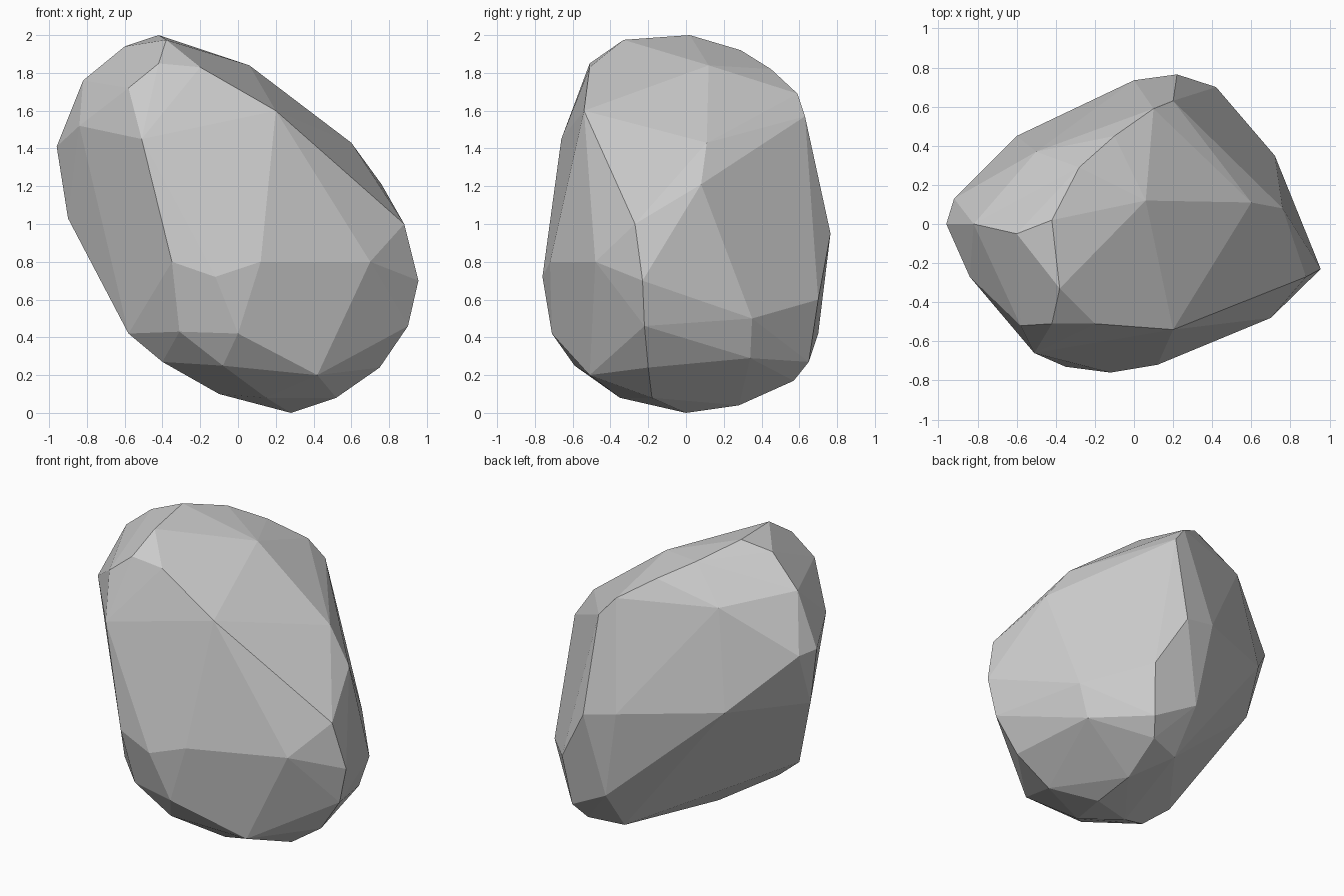
import bpy, bmesh, math

# Facet corners of the boulder, listed from crown to base
CORNERS = [
    # crown
    (-.42, .02, 2), (-.38, -.33, 1.975), (-.42, -.51, 1.85), (-.20, -.51, 1.83),
    (-.60, -.05, 1.94), (-.28, .29, 1.92), (-.10, .45, 1.82), (.06, .12, 1.84),
    (.10, .59, 1.69), (-.50, .37, 1.70), (-.82, 0, 1.76), (-.58, -.52, 1.72),
    # upper left shoulder
    (-.96, 0, 1.41), (-.92, .13, 1.40), (-.84, -.27, 1.52), (-.51, -.66, 1.45),
    # sloping ridge on the right
    (.20, -.54, 1.60), (.88, -.27, 1), (.60, .11, 1.43), (.20, .63, 1.57),
    (.76, .08, 1.21),
    # waist
    (.955, -.23, .70), (.70, -.48, .80), (.12, -.72, .80), (-.12, -.76, .72),
    (-.35, -.73, .80), (-.90, -.02, 1.03), (-.60, .45, 1.06), (0, .735, 1),
    (.22, .765, .95), (.42, .70, .60), (.72, .35, .50),
    # lower edge
    (-.31, -.64, .43), (-.58, -.36, .42), (0, -.71, .42), (.42, -.51, .20),
    (.75, -.20, .24), (.90, -.22, .46), (.38, .65, .27), (.32, .57, .17),
    (.10, .70, .42), (.65, .34, .29), (-.40, -.40, .27), (-.08, -.59, .25),
    # underside
    (-.10, -.20, .10), (.52, -.18, .08), (.15, -.35, .08),
    (.28, 0, 0), (.28, .28, .04), (.10, .50, .15),
]

# Wrap a convex skin around the corners
bm = bmesh.new()
for co in CORNERS:
    bm.verts.new(co)
bmesh.ops.convex_hull(bm, input=bm.verts[:])
loose = [v for v in bm.verts if not v.link_faces]
bmesh.ops.delete(bm, geom=loose, context='VERTS')

# Merge nearly coplanar triangles into broad flat facets
bmesh.ops.dissolve_limit(bm, angle_limit=math.radians(3),
                         verts=bm.verts[:], edges=bm.edges[:])
bmesh.ops.recalc_face_normals(bm, faces=bm.faces[:])

mesh = bpy.data.meshes.new("boulder")
bm.to_mesh(mesh)
bm.free()
boulder = bpy.data.objects.new("boulder", mesh)
bpy.context.collection.objects.link(boulder)
